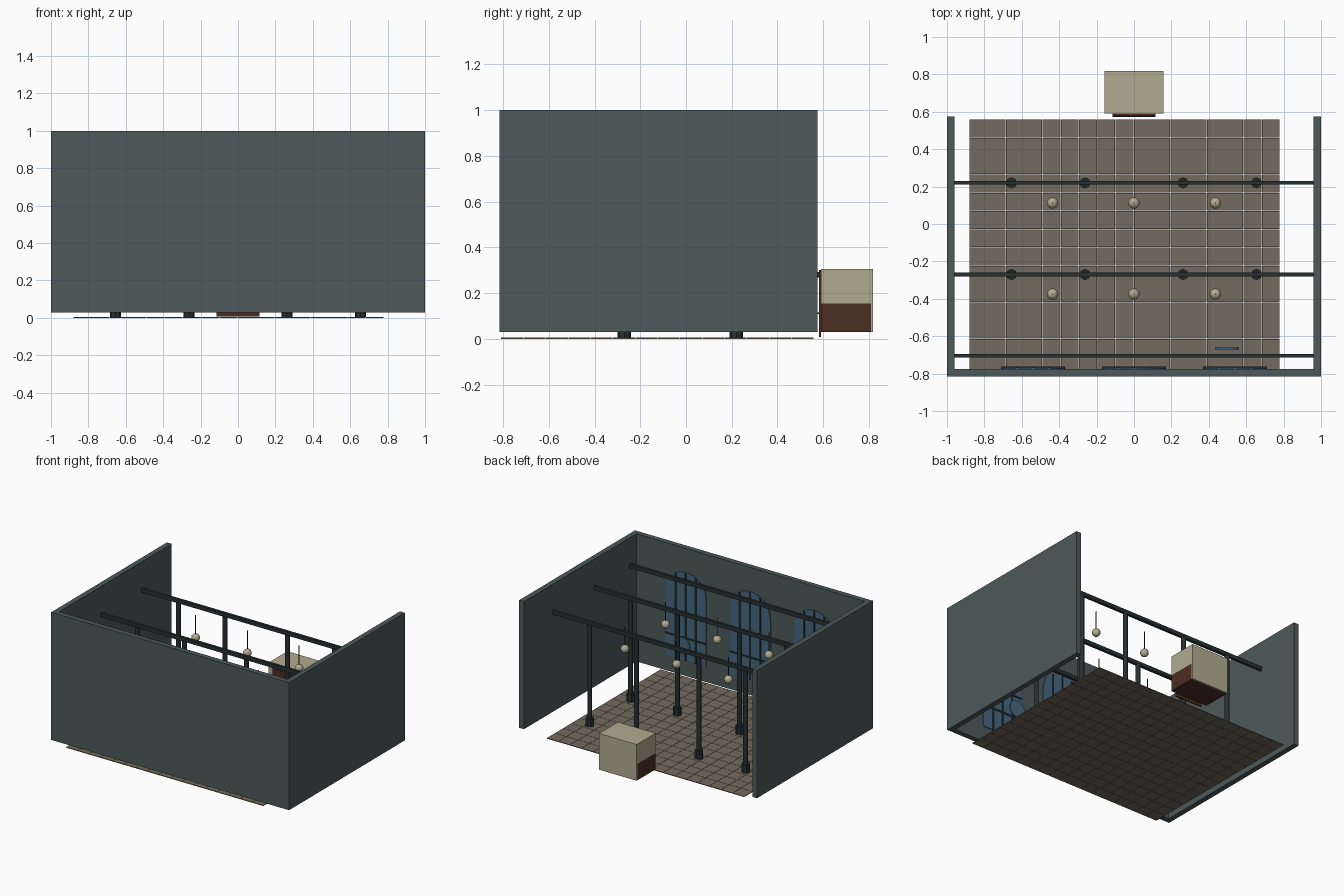
import bpy, bmesh, math

if "Cube" in bpy.data.objects:
    bpy.data.objects.remove(bpy.data.objects["Cube"])


def material(name, r, g, b):
    m = bpy.data.materials.new(name)
    m.use_nodes = True
    m.diffuse_color = (r, g, b, 1)
    m.node_tree.nodes["Principled BSDF"].inputs["Base Color"].default_value = (r, g, b, 1)
    return m


WALL = material("grey green plaster", 0.075, 0.10, 0.10)
TILE = material("taupe tile", 0.17, 0.145, 0.112)
IRON = material("dark iron", 0.02, 0.03, 0.032)
CREAM = material("cream", 0.44, 0.41, 0.28)
WOOD = material("dark wood", 0.07, 0.026, 0.018)
GLASS = material("blue glass", 0.06, 0.14, 0.21)


def finish(bm, name, mat, smooth=False):
    bmesh.ops.recalc_face_normals(bm, faces=bm.faces)
    mesh = bpy.data.meshes.new(name)
    bm.to_mesh(mesh)
    bm.free()
    mesh.materials.append(mat)
    ob = bpy.data.objects.new(name, mesh)
    bpy.context.collection.objects.link(ob)
    if smooth:
        bpy.ops.object.select_all(action='DESELECT')
        ob.select_set(True)
        bpy.context.view_layer.objects.active = ob
        bpy.ops.object.shade_smooth_by_angle()
    return ob


def box(name, mat, xs, ys, zs):
    bm = bmesh.new()
    bmesh.ops.create_cube(bm, size=1)
    for v in bm.verts:
        v.co = [(r[0] + r[1]) / 2 + c * (r[1] - r[0]) for c, r in zip(v.co, (xs, ys, zs))]
    return finish(bm, name, mat)


def post(name, mat, x, y, z0, z1, radius, sides=16):
    bm = bmesh.new()
    bmesh.ops.create_cone(bm, cap_ends=True, segments=sides, radius1=radius,
                          radius2=radius, depth=z1 - z0)
    bmesh.ops.translate(bm, verts=bm.verts, vec=(x, y, (z0 + z1) / 2))
    return finish(bm, name, mat, sides > 8)


def plate(name, mat, outline, y0, y1):
    # Flat outline in x and z, thickened along y
    bm = bmesh.new()
    face = bm.faces.new([bm.verts.new((x, y0, z)) for x, z in outline])
    new = bmesh.ops.extrude_face_region(bm, geom=[face])["geom"]
    bmesh.ops.translate(bm, vec=(0, y1 - y0, 0),
                        verts=[v for v in new if isinstance(v, bmesh.types.BMVert)])
    return finish(bm, name, mat)


def circle(x, z, r, start=0, end=2 * math.pi, steps=24):
    angles = [start + (end - start) * i / steps for i in range(steps + 1)]
    return [(x + r * math.cos(a), z + r * math.sin(a)) for a in angles]


# Walls
box("front_wall", WALL, (-1, 1), (-0.815, -0.775), (0.03, 1))
for side, s in (("left", 1), ("right", -1)):
    box(side + "_wall", WALL, sorted((s, s * 0.96)), (-0.775, 0.575), (0.03, 1))

# Tiled floor
pitch, gap = 0.0977, 0.002
floor = box("floor_tiles", TILE, (-0.88, -0.88 + pitch - gap),
            (-0.808, -0.808 + pitch - gap), (0, 0.005))
for axis, count in ((0, 17), (1, 14)):
    arr = floor.modifiers.new("tiles", 'ARRAY')
    arr.count = count
    arr.use_relative_offset = False
    arr.use_constant_offset = True
    arr.constant_offset_displace = [pitch if i == axis else 0 for i in range(3)]

# Ceiling beams
for y in (-0.705, -0.27, 0.22):
    box("beam", IRON, (-0.96, 0.96), (y - 0.01, y + 0.01), (0.77, 0.8))

# Columns on bases
for y in (-0.27, 0.22):
    for x in (-0.655, -0.262, 0.262, 0.655):
        post("column", IRON, x, y, 0.06, 0.775, 0.017)
        post("column_base", IRON, x, y, 0.005, 0.065, 0.03, 8)

# Hanging lamps
for y in (-0.375, 0.112):
    for x in (-0.435, 0, 0.435):
        post("lamp_cord", IRON, x, y, 0.63, 0.775, 0.003, 8)
        bm = bmesh.new()
        bmesh.ops.create_uvsphere(bm, u_segments=20, v_segments=12, radius=0.03)
        bmesh.ops.translate(bm, verts=bm.verts, vec=(x, y, 0.605))
        finish(bm, "lamp_globe", CREAM, True)

# Arched windows with glazing bars
half, spring, sill = 0.17, 0.65, 0.15
for cx in (-0.54, 0, 0.54):
    arch = circle(cx, spring, half, 0, math.pi)
    plate("window_glass", GLASS, arch + [(cx - half, sill), (cx + half, sill)], -0.776, -0.769)
    for dx in (-0.085, 0, 0.085):
        top = spring + math.sqrt(half ** 2 - dx ** 2) - 0.005
        box("window_upright", IRON, (cx + dx - 0.006, cx + dx + 0.006),
            (-0.771, -0.763), (sill, top))
    for z in (0.32, 0.49):
        box("window_crossbar", IRON, (cx - half, cx + half), (-0.771, -0.763),
            (z - 0.006, z + 0.006))

# Round glass disc near the front wall
plate("glass_disc", GLASS, circle(0.497, 0.315, 0.065)[:-1], -0.67, -0.66)

# Counter cabinet: cream top and rear, wooden lower body
box("cabinet_top", CREAM, (-0.158, 0.158), (0.59, 0.818), (0.155, 0.305))
box("cabinet_rear", CREAM, (-0.158, 0.158), (0.808, 0.818), (0.03, 0.155))
box("cabinet_body", WOOD, (-0.158, 0.158), (0.59, 0.808), (0.03, 0.155))

# Thin wooden panel with a row of knobs
box("cabinet_panel", WOOD, (-0.115, 0.115), (0.581, 0.59), (0.008, 0.3))
box("panel_rail", IRON, (-0.115, 0.115), (0.573, 0.582), (0.108, 0.114))
for i in range(6):
    plate("panel_knob", IRON, circle(-0.09 + i * 0.036, 0.28, 0.013, steps=12)[:-1], 0.576, 0.582)
